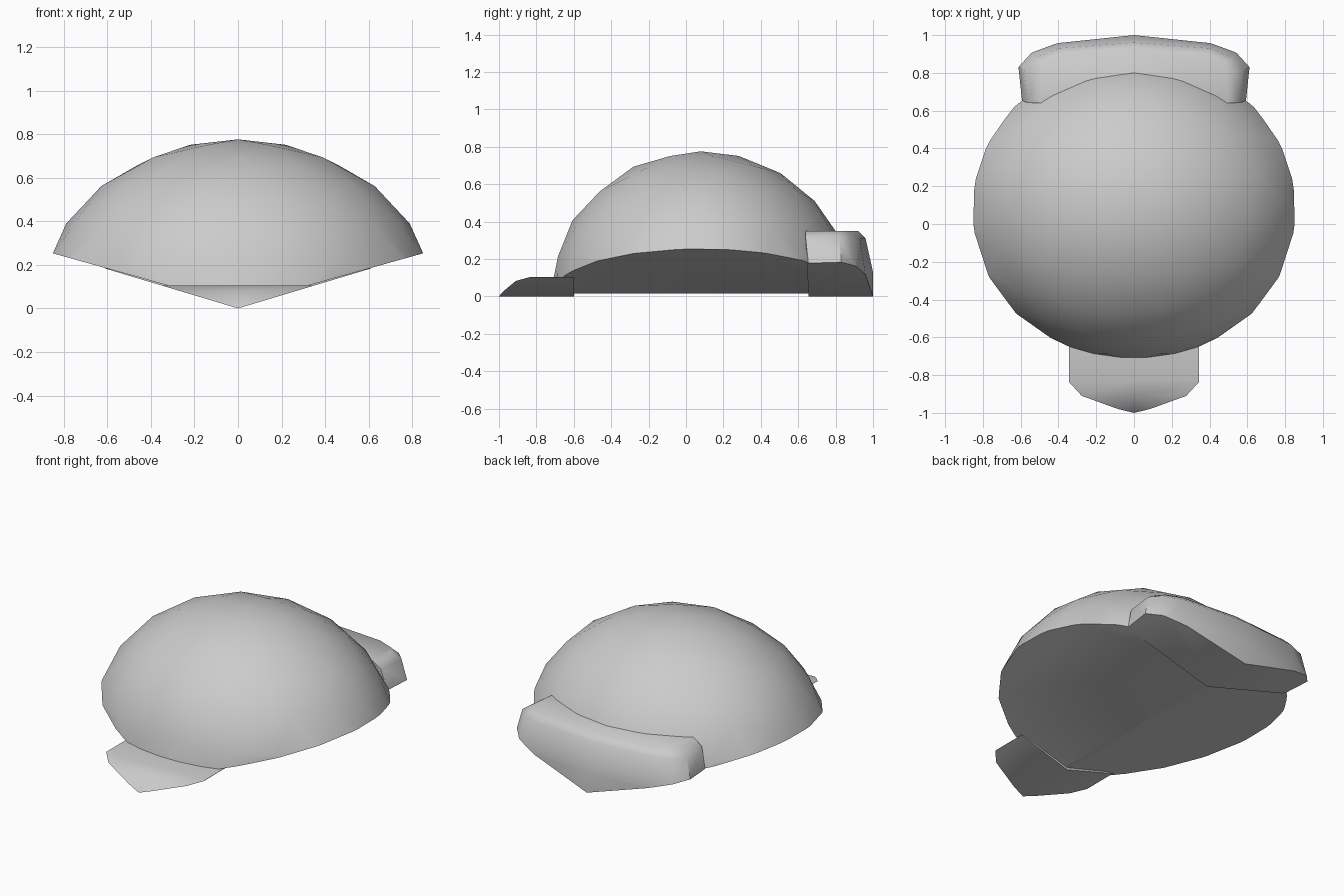
import bpy, bmesh, math
from mathutils import Matrix, Vector

if "Cube" in bpy.data.objects:
    bpy.data.objects.remove(bpy.data.objects["Cube"])


def finish(name, bm, slope, lift=0.0):
    """Cut the underside to a shallow V keel, mirror the half and shade it."""
    def geom():
        return bm.verts[:] + bm.edges[:] + bm.faces[:]
    # sloping underside of the right half, closed with a cap
    bmesh.ops.bisect_plane(bm, geom=geom(), dist=1e-5, plane_co=(0, 0, lift),
                           plane_no=(-slope, 0, 1), clear_inner=True)
    rim = [e for e in bm.edges if e.is_boundary]
    bmesh.ops.edgeloop_fill(bm, edges=rim)
    # keep x > 0 and mirror it
    bmesh.ops.bisect_plane(bm, geom=geom(), dist=1e-5, plane_co=(0, 0, 0),
                           plane_no=(1, 0, 0), clear_inner=True)
    bmesh.ops.mirror(bm, geom=geom(), matrix=Matrix.Identity(4),
                     merge_dist=1e-4, axis='X')
    bmesh.ops.remove_doubles(bm, verts=bm.verts[:], dist=1e-4)
    bmesh.ops.recalc_face_normals(bm, faces=bm.faces[:])
    mesh = bpy.data.meshes.new(name)
    bm.to_mesh(mesh)
    bm.free()
    obj = bpy.data.objects.new(name, mesh)
    bpy.context.collection.objects.link(obj)
    bpy.ops.object.select_all(action='DESELECT')
    obj.select_set(True)
    bpy.context.view_layer.objects.active = obj
    bpy.ops.object.shade_smooth_by_angle(angle=math.radians(45))
    return obj


def hull(points):
    """Convex solid around points, symmetric in x."""
    bm = bmesh.new()
    for x, y, z in points:
        for sx in ((x, -x) if x else (0,)):
            bm.verts.new((sx, y, z))
    res = bmesh.ops.convex_hull(bm, input=bm.verts[:])
    loose = [v for v in bm.verts if not v.link_faces]
    bmesh.ops.delete(bm, geom=loose, context='VERTS')
    bmesh.ops.dissolve_limit(bm, angle_limit=0.01, verts=bm.verts[:], edges=bm.edges[:])
    return bm


# domed shell
bm = bmesh.new()
bmesh.ops.create_icosphere(bm, subdivisions=3, radius=1)
bmesh.ops.rotate(bm, verts=bm.verts[:], cent=(0, 0, 0),
                 matrix=Matrix.Rotation(math.pi / 2, 3, 'Z'))
bmesh.ops.scale(bm, verts=bm.verts[:], vec=Vector((0.912, 0.807, 0.776)))
bmesh.ops.translate(bm, verts=bm.verts[:], vec=(0, 0.08, 0))
finish("dome_shell", bm, 0.28, 0.015)

# front lip: rounded side profile, straight across
lip = [(-1, -0.2), (-1, 0.0), (-0.98, 0.025), (-0.91, 0.083), (-0.83, 0.105),
       (-0.6, 0.105), (-0.6, -0.2)]
finish("front_lip", hull([(0.345, y, z) for y, z in lip]), 0.3)

# rear bumper: stacked plan outlines, shrinking toward the top
bumper = {
    -0.1: [(0, 1.0), (0.4, 0.958), (0.55, 0.91), (0.625, 0.835), (0.605, 0.66)],
    0.13: [(0, 1.0), (0.4, 0.958), (0.55, 0.91), (0.625, 0.835), (0.605, 0.66)],
    0.31: [(0, 0.96), (0.4, 0.93), (0.52, 0.88), (0.58, 0.82), (0.56, 0.64)],
    0.35: [(0, 0.92), (0.38, 0.89), (0.48, 0.85), (0.52, 0.80), (0.50, 0.64)],
}
finish("rear_bumper", hull([(x, y, z) for z, ring in bumper.items() for x, y in ring]), 0.3)
